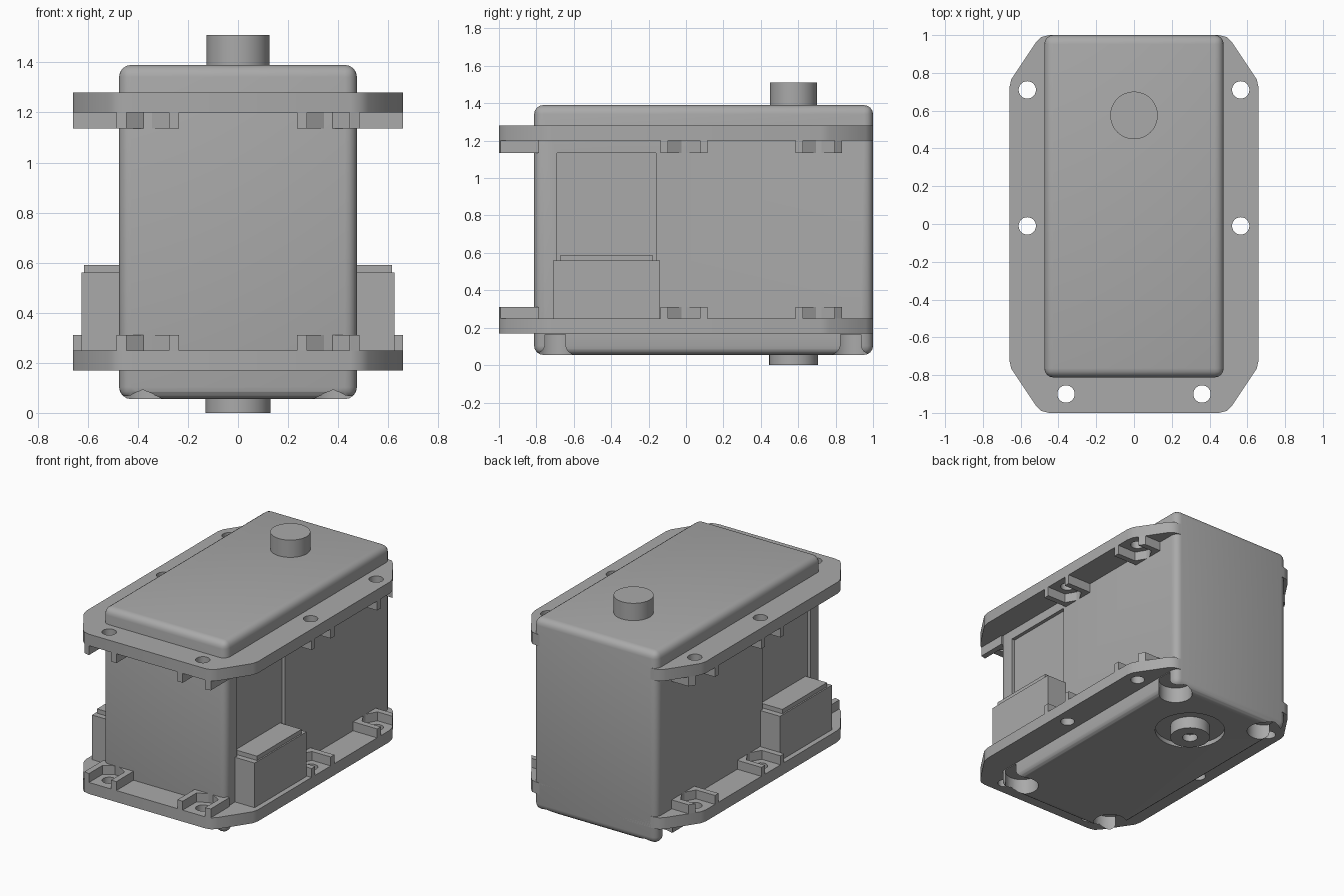
import bpy, bmesh, math
from mathutils import Matrix, Vector

cube = bpy.data.objects.get("Cube")
if cube:
    bpy.data.objects.remove(cube, do_unlink=True)

grey = bpy.data.materials.new("plain_grey")
grey.use_nodes = True
colour = (0.40, 0.40, 0.40, 1)
grey.diffuse_color = colour
grey.node_tree.nodes["Principled BSDF"].inputs["Base Color"].default_value = colour


def finish(name, bm):
    bmesh.ops.recalc_face_normals(bm, faces=bm.faces)
    mesh = bpy.data.meshes.new(name)
    bm.to_mesh(mesh)
    bm.free()
    mesh.materials.append(grey)
    obj = bpy.data.objects.new(name, mesh)
    bpy.context.collection.objects.link(obj)
    return obj


def prism(name, points, z0, z1):
    bm = bmesh.new()
    face = bm.faces.new([bm.verts.new((x, y, z0)) for x, y in points])
    new = bmesh.ops.extrude_face_region(bm, geom=[face])["geom"]
    top = [v for v in new if isinstance(v, bmesh.types.BMVert)]
    bmesh.ops.translate(bm, verts=top, vec=(0, 0, z1 - z0))
    return finish(name, bm)


def box(name, x0, x1, y0, y1, z0, z1):
    return prism(name, [(x0, y0), (x1, y0), (x1, y1), (x0, y1)], z0, z1)


def cylinder(name, x, y, r, z0, z1, sides=48):
    bm = bmesh.new()
    bmesh.ops.create_cone(bm, cap_ends=True, segments=sides, radius1=r, radius2=r, depth=z1 - z0,
                          matrix=Matrix.Translation((x, y, (z0 + z1) / 2)))
    return finish(name, bm)


def apply_mod(obj, mod):
    bpy.context.view_layer.objects.active = obj
    bpy.ops.object.modifier_apply(modifier=mod.name)


def boolean(obj, cutter, operation="DIFFERENCE"):
    cutter.hide_render = True
    mod = obj.modifiers.new("cut", "BOOLEAN")
    mod.solver = "EXACT"
    mod.operation = operation
    mod.object = cutter
    apply_mod(obj, mod)
    bpy.data.objects.remove(cutter, do_unlink=True)


def smooth(obj):
    bpy.ops.object.select_all(action="DESELECT")
    obj.select_set(True)
    bpy.context.view_layer.objects.active = obj
    bpy.ops.object.shade_smooth_by_angle(angle=math.radians(32))


SHAFT_Y = 0.575
FLANGES = {"lower": (0.17, 0.25, 0.25, 0.312), "upper": (1.20, 1.28, 1.135, 1.20)}
# Screw positions with the outward direction of each nut pocket
SCREWS = [(s * 0.565, y, (s, 0)) for s in (-1, 1) for y in (0.71, -0.01)]
SCREWS += [(s * 0.36, -0.9, (0, -1)) for s in (-1, 1)]

# Rounded main case
case = box("main_case", -0.475, 0.475, -0.812, 1.0, 0.055, 1.39)
bevel = case.modifiers.new("rounding", "BEVEL")
bevel.width = 0.048
bevel.segments = 4
bevel.limit_method = "ANGLE"
apply_mod(case, bevel)

# Shallow side panels
for s in (-1, 1):
    a, b = sorted((s * 0.45, s * 0.6))
    boolean(case, box("panel_cutter", a, b, -0.69, -0.16, 0.4, 1.135))

# Screw recesses in the base corners
for s in (-1, 1):
    for y in (-0.70, 0.88):
        boolean(case, cylinder("recess_cutter", s * 0.38, y, 0.11, 0, 0.165, 32))

# Round groove in the base
boolean(case, cylinder("groove_cutter", 0, SHAFT_Y, 0.23, 0, 0.085))
smooth(case)

# Output shaft and bored base pivot
smooth(cylinder("output_shaft", 0, SHAFT_Y, 0.126, 1.38, 1.51))
pivot = cylinder("base_pivot", 0, SHAFT_Y, 0.13, 0, 0.1)
boolean(pivot, cylinder("pivot_cutter", 0, SHAFT_Y, 0.05, -0.05, 0.05, 32))
smooth(pivot)

# Flange outline with softened corners
half = [(0.66, -0.72), (0.65, -0.765), (0.52, -0.96), (0.49, -0.99), (0.45, -1.0)]
right = [(x, -y) for x, y in reversed(half)]
outline = [(-x, y) for x, y in half] + half[::-1]
outline = outline + right[::-1] + [(-x, y) for x, y in right]


def nut_bracket(name, x, y, out, z0, z1):
    """U-shaped bracket with a pointed nut pocket open to the outside."""
    d = Vector(out)
    side = Vector((-d.y, d.x))
    at = lambda u, v: tuple(Vector((x, y)) + d * u + side * v)
    bracket = prism(name, [at(-0.115, -0.125), at(0.2, -0.125), at(0.2, 0.125), at(-0.115, 0.125)], z0, z1)
    boolean(bracket, prism("outline_cutter", outline, z0 - 0.1, z1 + 0.1), "INTERSECT")
    pocket = [at(-0.098, 0), at(-0.049, -0.085), at(0.3, -0.085), at(0.3, 0.085), at(-0.049, 0.085)]
    boolean(bracket, prism("pocket_cutter", pocket, z0 - 0.1, z1 + 0.1))


# Mounting flanges with screw holes and nut brackets
for level, (z0, z1, b0, b1) in FLANGES.items():
    flange = prism(level + "_flange", outline, z0, z1)
    for i, (x, y, out) in enumerate(SCREWS):
        boolean(flange, cylinder("hole_cutter", x, y, 0.046, z0 - 0.1, z1 + 0.1, 24))
        nut_bracket(f"{level}_nut_bracket_{i + 1}", x, y, out, b0, b1)
    smooth(flange)

# Side connector blocks with a stepped lid
for s, side in ((1, "left"), (-1, "right")):
    a, b = sorted((s * 0.43, s * 0.625))
    box(side + "_connector", a, b, -0.71, -0.14, 0.25, 0.56)
    a, b = sorted((s * 0.43, s * 0.615))
    box(side + "_connector_lid", a, b, -0.67, -0.18, 0.555, 0.59)
